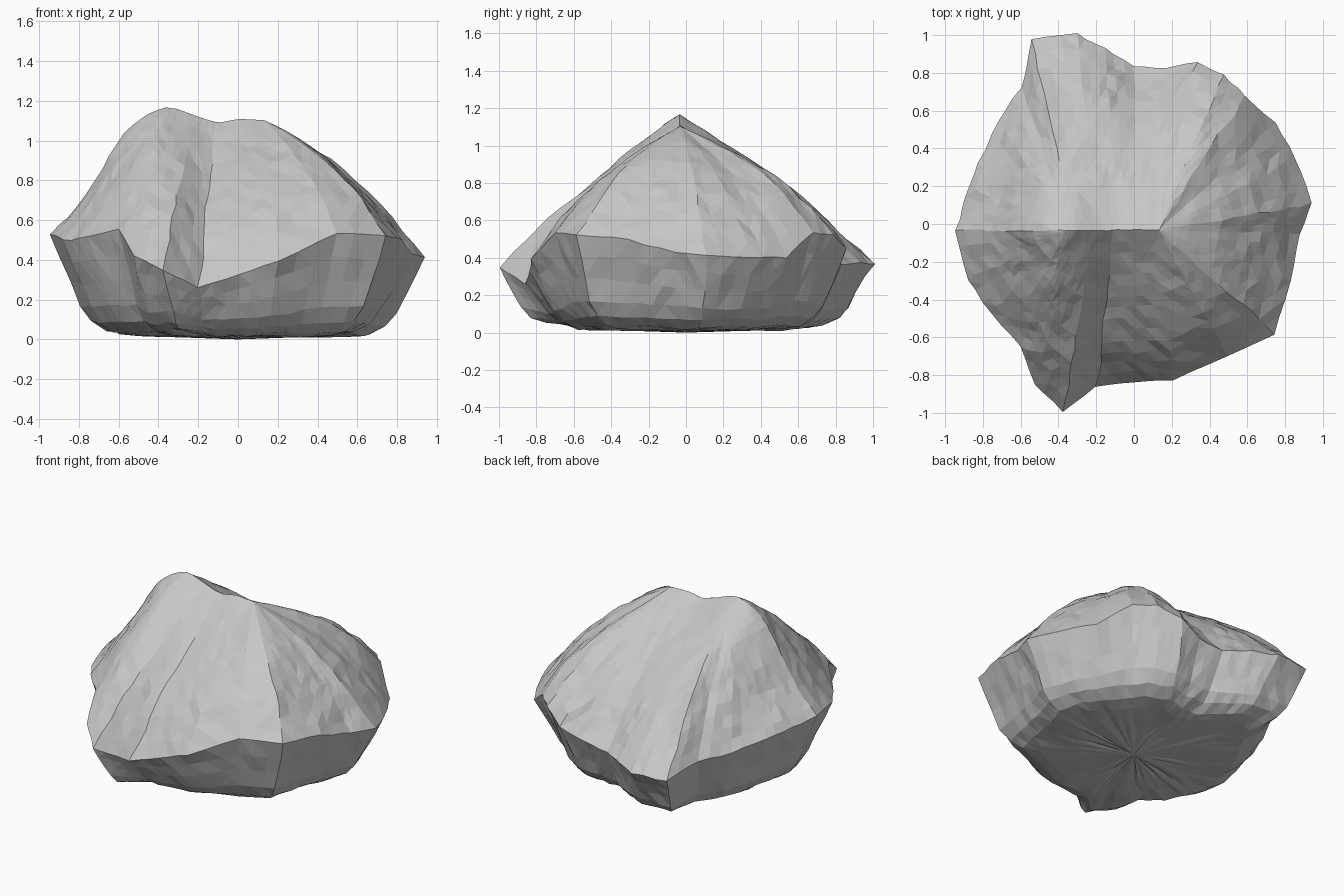
import bpy
import bmesh
import math
from mathutils import Vector, noise

cube = bpy.data.objects.get("Cube")
if cube:
    bpy.data.objects.remove(cube)

# Widest outline of the boulder, counter-clockwise from its left tip
RIM = [Vector(p) for p in (
    (.94, .11, .41), (.86, .35, .40), (.75, .53, .40), (.58, .68, .53),
    (.47, .79, .52), (.33, .86, .46), (.18, .83, .39), (0, .84, .36),
    (-.15, .93, .37), (-.3, 1, .37), (-.55, .98, .37), (-.6, .73, .42),
    (-.72, .55, .44), (-.82, .33, .47), (-.89, .14, .5), (-.94, -.04, .53),
    (-.87, -.3, .5), (-.75, -.48, .52), (-.6, -.65, .55), (-.53, -.85, .42),
    (-.38, -1, .35), (-.2, -.86, .26), (0, -.84, .33), (.2, -.83, .40),
    (.5, -.7, .54), (.75, -.59, .53), (.82, -.3, .5), (.88, -.05, .43))]
STEPS = 3            # columns per outline point
UPPER = 14           # rings from the rim to the crest
LOWER = [(.28, .015), (.45, .025), (.6, .04), (.7, .07), (.79, .17),
         (.85, .32), (.9, .55), (.95, .78)]   # radius and height shares


def rough(p, amount):
    """Shift a point by coherent noise, coarse plus fine."""
    return p + noise.noise_vector(p * 3.5) * amount + noise.noise_vector(p * 13) * amount * .7


def near(p, degrees, width):
    """Soft weight, one where the point lies in the given direction."""
    turn = math.degrees(math.atan2(p.y, p.x)) - degrees
    turn = (turn + 180) % 360 - 180
    return math.exp(-(turn / width) ** 2)


def crest(p):
    """Nearest place on the crest ridge for a rim point."""
    x = max(-.36, min(.13, p.x * .55))
    saddle = .04 * math.exp(-((x + .12) / .12) ** 2)
    return Vector((x, -.035, 1.12 - .13 * x - saddle))


def swell(p, t):
    """Height of the flank above a straight slope."""
    corner = near(p, 45, 25)
    full = .07 + .03 * corner + .02 * near(p, 0, 40) - .03 * near(p, -109, 10)
    skew = .02 * near(p, -90, 30) + .02 * corner - .04 * near(p, 180, 30)
    return full * math.sin(math.pi * t) + skew * math.sin(math.tau * t)


# Columns around the rim
rim = []
for i, a in enumerate(RIM):
    b = RIM[(i + 1) % len(RIM)]
    rim += [a.lerp(b, k / STEPS) for k in range(STEPS)]

# Underside rings, raised and less undercut below the two spurs
rings = []
for radius, height in LOWER:
    ring = []
    for p in rim:
        spur = max(near(p, -111, 9), near(p, 113, 13))
        r = radius + (1 - radius) * .2 * spur
        q = rough(Vector((p.x * r, p.y * r, p.z * height)), .016)
        q.z = max(q.z + .04 * spur * radius * (1 - height), .008 + .02 * abs(noise.noise(p * 9)))
        ring.append(q)
    rings.append(ring)

# Rim and flank rings up to the crest
for k in range(UPPER + 1):
    t = k / UPPER
    ring = []
    for p in rim:
        q = p.lerp(crest(p), t)
        q.z += swell(p, t)
        ring.append(rough(q, .014 if k == 0 else .022 * (1 - t * .6)))
    rings.append(ring)

# Skin the rings
bm = bmesh.new()
levels = [[bm.verts.new(p) for p in ring] for ring in rings]
n = len(rim)
for low, high in zip(levels, levels[1:]):
    for i in range(n):
        j = (i + 1) % n
        bm.faces.new((low[i], low[j], high[j], high[i]))
base = bm.verts.new((0, 0, 0))
for i in range(n):
    bm.faces.new((base, levels[0][(i + 1) % n], levels[0][i]))
# Close the narrow crest, then merge and triangulate into flat facets
bm.faces.new(levels[-1])
bmesh.ops.remove_doubles(bm, verts=bm.verts[:], dist=.012)
bmesh.ops.triangulate(bm, faces=bm.faces[:])
bmesh.ops.recalc_face_normals(bm, faces=bm.faces[:])

mesh = bpy.data.meshes.new("boulder")
bm.to_mesh(mesh)
bm.free()
boulder = bpy.data.objects.new("boulder", mesh)
bpy.context.collection.objects.link(boulder)

# Stone colour
stone = bpy.data.materials.new("stone grey")
stone.use_nodes = True
colour = (.57, .57, .57, 1)
stone.diffuse_color = colour
stone.node_tree.nodes["Principled BSDF"].inputs["Base Color"].default_value = colour
mesh.materials.append(stone)
